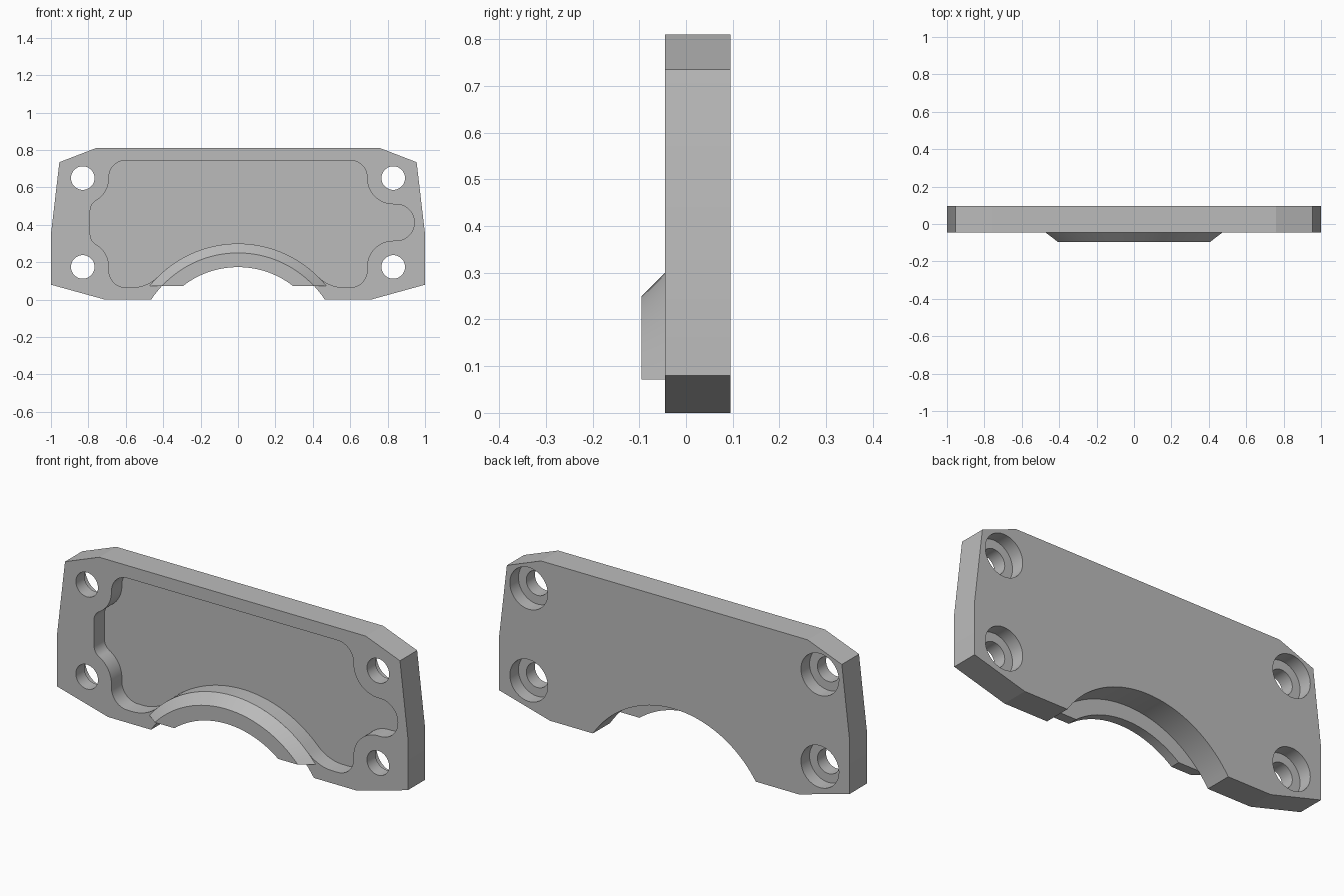
import bpy, bmesh
from math import radians, degrees, cos, sin, acos, ceil

cube = bpy.data.objects.get("Cube")
if cube:
    bpy.data.objects.remove(cube, do_unlink=True)

FRONT, BACK = -0.045, 0.095
FLOOR, LIP = 0.04, -0.095
ARCH_Z = -0.306                     # centre height of all arch circles
ARCH_R, RIM_R, LIP_R = 0.556, 0.606, 0.48

grey = bpy.data.materials.new("plain_grey")
grey.use_nodes = True
colour = (0.5, 0.5, 0.5, 1)
grey.diffuse_color = colour
grey.node_tree.nodes["Principled BSDF"].inputs["Base Color"].default_value = colour


def arc(x, z, r, a0, a1, step=5):
    n = max(2, ceil(abs(a1 - a0) / step))
    angles = [radians(a0 + (a1 - a0) * i / n) for i in range(n + 1)]
    return [(x + r * cos(a), z + r * sin(a)) for a in angles]


def finish(bm, name):
    bmesh.ops.remove_doubles(bm, verts=bm.verts, dist=1e-4)
    bmesh.ops.recalc_face_normals(bm, faces=bm.faces)
    mesh = bpy.data.meshes.new(name)
    bm.to_mesh(mesh)
    bm.free()
    mesh.materials.append(grey)
    ob = bpy.data.objects.new(name, mesh)
    bpy.context.collection.objects.link(ob)
    return ob


def prism(name, outline, y0, y1):
    bm = bmesh.new()
    face = bm.faces.new([bm.verts.new((x, y0, z)) for x, z in outline])
    ext = bmesh.ops.extrude_face_region(bm, geom=[face])
    verts = [v for v in ext["geom"] if isinstance(v, bmesh.types.BMVert)]
    bmesh.ops.translate(bm, verts=verts, vec=(0, y1 - y0, 0))
    return finish(bm, name)


def activate(ob):
    bpy.ops.object.select_all(action='DESELECT')
    ob.select_set(True)
    bpy.context.view_layer.objects.active = ob


def cut(ob, cutter):
    mod = ob.modifiers.new("cut", 'BOOLEAN')
    mod.operation, mod.solver, mod.object = 'DIFFERENCE', 'EXACT', cutter
    cutter.hide_render = True
    activate(ob)
    bpy.ops.object.modifier_apply(modifier=mod.name)
    bpy.data.objects.remove(cutter, do_unlink=True)


# Plate with a chamfered outline and an arch in the lower edge
side = [(0.71, 0), (1, 0.08), (1, 0.35), (0.955, 0.735), (0.76, 0.81)]
half = degrees(acos(-ARCH_Z / ARCH_R))
outline = (arc(0, ARCH_Z, ARCH_R, 90 + half, 90 - half, 3) + side
           + [(-x, z) for x, z in reversed(side)])
plate = prism("plate", outline, FRONT, BACK)

# Rounded front pocket: round the screw bosses, with a tab on one side
HX, LOW, HIGH, BOSS = 0.83, 0.175, 0.65, 0.14
pocket = (
    arc(0, ARCH_Z, RIM_R, 134.9, 45.1, 3)
    + arc(0.569, 0.265, 0.2, 225.1, 270)
    + arc(0.6, 0.155, 0.09, 270, 360)
    + arc(HX, LOW, BOSS, 180, 90)
    + arc(0.845, 0.4125, 0.0975, -90, 90)
    + arc(HX, HIGH, BOSS, 270, 180)
    + arc(0.6, 0.655, 0.09, 0, 90)
    + arc(-0.6, 0.655, 0.09, 90, 180)
    + arc(-HX, HIGH, BOSS, 0, -60)
    + arc(-0.73, 0.477, 0.06, 120, 180)
    + arc(-0.73, 0.348, 0.06, 180, 240)
    + arc(-HX, LOW, BOSS, 60, 0)
    + arc(-0.6, 0.155, 0.09, 180, 270)
    + arc(-0.569, 0.265, 0.2, 270, 314.9))
clean = [p for i, p in enumerate(pocket)
         if abs(p[0] - pocket[i - 1][0]) + abs(p[1] - pocket[i - 1][1]) > 0.002]
cut(plate, prism("pocket_cutter", clean, FRONT - 0.1, FLOOR))

# Screw holes, counterbored from the back
for x in (-HX, HX):
    for z in (LOW, HIGH):
        for r, y in ((0.108, 0.025), (0.063, FRONT - 0.1)):
            ring = arc(x, z, r, 0, 360, 7.5)[:-1]
            cut(plate, prism("hole_cutter", ring, y, BACK + 0.1))

# Raised arched lip with a sloped outer edge and level ends
profile = [(LIP_R, FRONT), (LIP_R, LIP), (ARCH_R, LIP), (RIM_R, FRONT)]
bm = bmesh.new()
rows = []
for r, y in profile:
    spread = degrees(acos((0.072 - ARCH_Z) / r))
    n = 32
    angles = [radians(90 + spread - 2 * spread * i / n) for i in range(n + 1)]
    rows.append([bm.verts.new((r * cos(a), y, ARCH_Z + r * sin(a))) for a in angles])
for k, row in enumerate(rows):
    prev = rows[k - 1]
    for i in range(len(row) - 1):
        bm.faces.new((prev[i], prev[i + 1], row[i + 1], row[i]))
for end in (0, -1):
    bm.faces.new([row[end] for row in rows])
lip = finish(bm, "arched_lip")

for ob in (plate, lip):
    activate(ob)
    bpy.ops.object.shade_smooth_by_angle(angle=radians(12))
